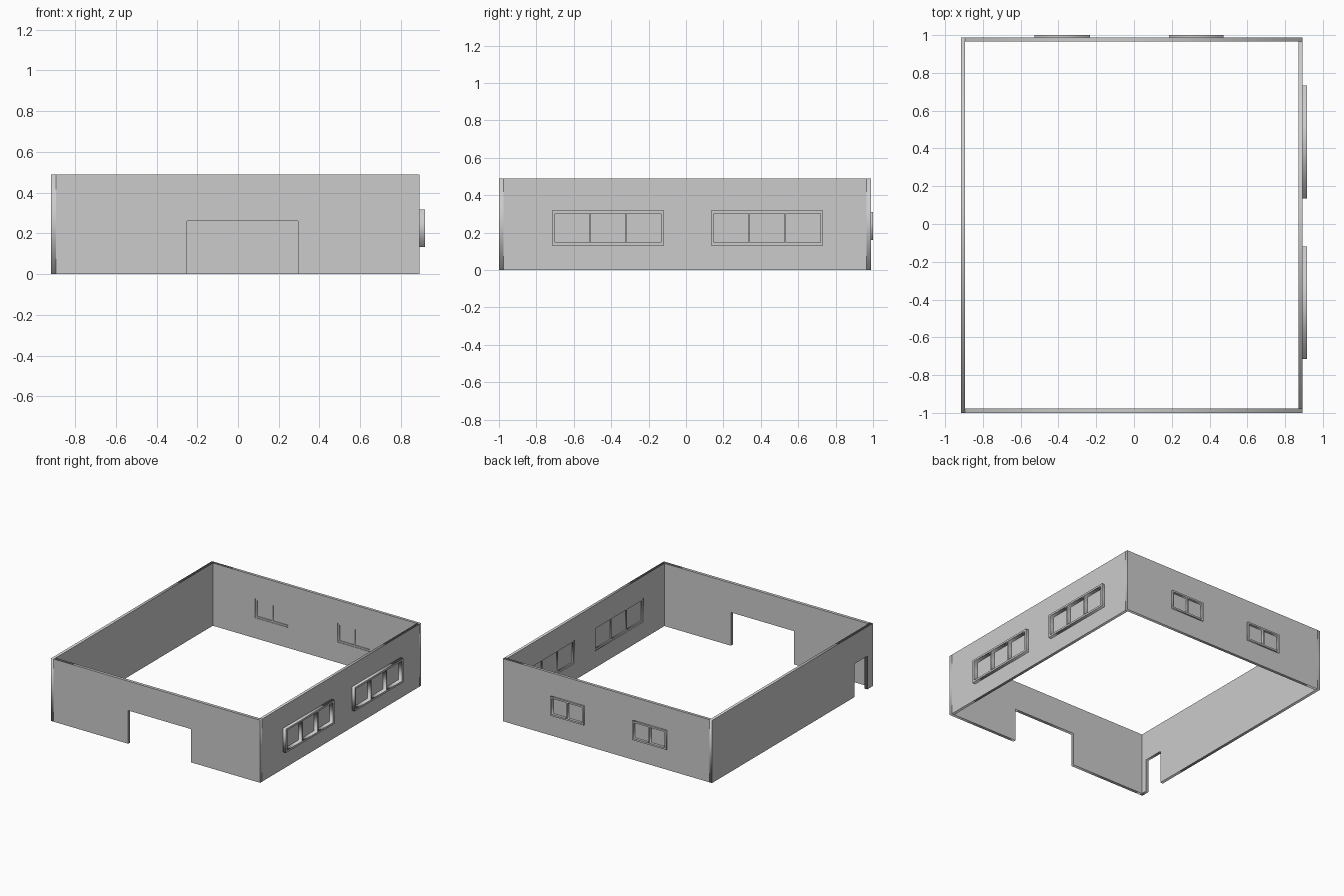
import bpy
from math import pi

if "Cube" in bpy.data.objects:
    bpy.data.objects.remove(bpy.data.objects["Cube"])

H = 0.49  # wall height


def rect(a0, a1, z0, z1):
    return [(a0, z0), (a1, z0), (a1, z1), (a0, z1)]


def doorway(a0, a1, d0, d1, top):
    # wall outline with a door notch cut from the bottom
    return [(a0, 0), (d0, 0), (d0, top), (d1, top), (d1, 0), (a1, 0), (a1, H), (a0, H)]


def panel(name, axis, lo, hi, loops):
    # flat upright plate with holes, filling lo..hi along the given axis
    cu = bpy.data.curves.new(name, 'CURVE')
    cu.dimensions = '2D'
    cu.fill_mode = 'BOTH'
    cu.extrude = (hi - lo) / 2
    for pts in loops:
        sp = cu.splines.new('POLY')
        sp.points.add(len(pts) - 1)
        for p, (a, z) in zip(sp.points, pts):
            p.co = (a, z, 0, 1)
        sp.use_cyclic_u = True
    ob = bpy.data.objects.new(name, cu)
    bpy.context.collection.objects.link(ob)
    mid = (lo + hi) / 2
    if axis == 'x':
        ob.location.x = mid
        ob.rotation_euler = (pi / 2, 0, pi / 2)
    else:
        ob.location.y = mid
        ob.rotation_euler = (pi / 2, 0, 0)
    bpy.ops.object.select_all(action='DESELECT')
    bpy.context.view_layer.objects.active = ob
    ob.select_set(True)
    bpy.ops.object.convert(target='MESH')


def window(name, axis, face, depth, a0, a1, z0, z1, n, rim, bar):
    # frame with n lights, plus a recessed pane
    w = (a1 - a0 - 2 * rim - (n - 1) * bar) / n
    loops = [rect(a0, a1, z0, z1)]
    for i in range(n):
        s = a0 + rim + i * (w + bar)
        loops.append(rect(s, s + w, z0 + rim, z1 - rim))
    panel(name + "_frame", axis, face - 0.018, face + depth, loops)
    panel(name + "_pane", axis, face - 0.012, face - 0.008,
          [rect(a0 + 0.004, a1 - 0.004, z0 + 0.004, z1 - 0.004)])


side_windows = [(-0.716, -0.118, 0.132, 0.318), (0.135, 0.733, 0.132, 0.318)]
back_windows = [(-0.528, -0.234, 0.160, 0.310), (0.185, 0.475, 0.160, 0.310)]

# walls
panel("front_wall", 'y', -1.0, -0.976, [doorway(-0.894, 0.892, -0.25, 0.295, 0.26)])
panel("left_wall", 'x', -0.917, -0.894, [doorway(-1.0, 0.988, -0.93, -0.77, 0.26)])
panel("back_wall", 'y', 0.966, 0.988,
      [rect(-0.894, 0.892, 0, H)] + [rect(*w) for w in back_windows])
panel("right_wall", 'x', 0.870, 0.892,
      [rect(-0.976, 0.966, 0, H)] + [rect(*w) for w in side_windows])

# windows
for i, w in enumerate(side_windows):
    window(f"side_window_{i}", 'x', 0.892, 0.025, *w, 3, 0.015, 0.007)
for i, w in enumerate(back_windows):
    window(f"back_window_{i}", 'y', 0.988, 0.012, *w, 2, 0.013, 0.010)
